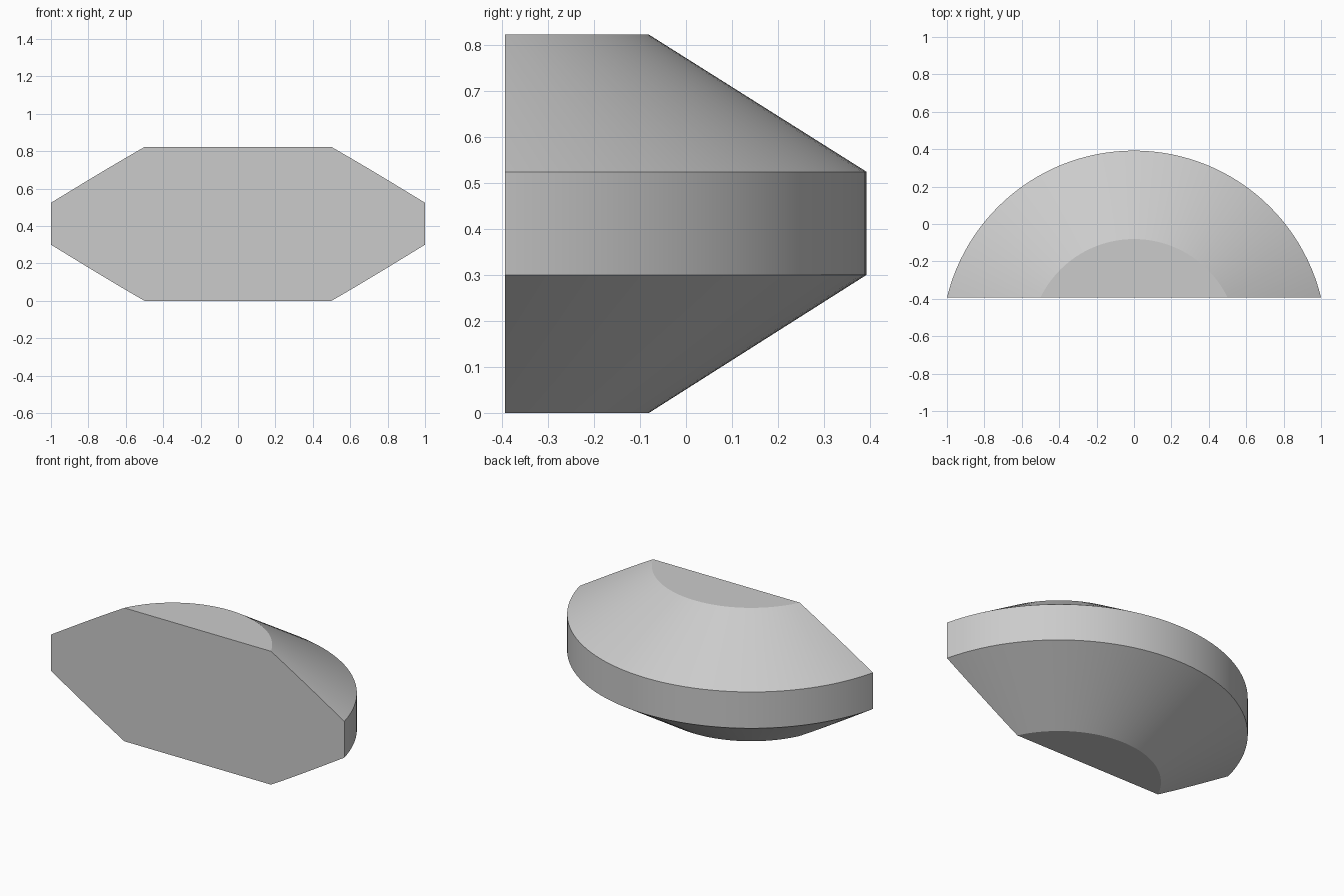
import bpy
import bmesh
import math
from mathutils import Matrix, Vector

cube = bpy.data.objects.get("Cube")
if cube:
    bpy.data.objects.remove(cube, do_unlink=True)

# One plain grey for the whole body
grey = bpy.data.materials.new("plain_grey")
grey.use_nodes = True
colour = (0.6, 0.6, 0.6, 1)
grey.diffuse_color = colour
grey.node_tree.nodes["Principled BSDF"].inputs["Base Color"].default_value = colour

AXIS_Y, FRONT_Y = -0.637, -0.393
RIM_RADIUS, CAP_RADIUS = 1.0294, 0.5565
SEGMENTS = 128

# Turned disc: flat caps, sloped shoulders and a straight rim
bm = bmesh.new()
profile = [(0, 0), (CAP_RADIUS, 0), (RIM_RADIUS, 0.3),
           (RIM_RADIUS, 0.524), (CAP_RADIUS, 0.822), (0, 0.822)]
points = [bm.verts.new((r, AXIS_Y, z)) for r, z in profile]
edges = [bm.edges.new(pair) for pair in zip(points, points[1:])]
bmesh.ops.spin(bm, geom=points + edges, cent=(0, AXIS_Y, 0), axis=(0, 0, 1),
               angle=math.tau, steps=SEGMENTS, use_merge=True)
bmesh.ops.remove_doubles(bm, verts=bm.verts[:], dist=0.0001)

# Slice off the front and close it with one flat face
cut = bmesh.ops.bisect_plane(bm, geom=bm.verts[:] + bm.edges[:] + bm.faces[:],
                             plane_co=(0, FRONT_Y, 0), plane_no=(0, -1, 0),
                             clear_outer=True)
rim = [e for e in cut["geom_cut"] if isinstance(e, bmesh.types.BMEdge)]
bmesh.ops.edgeloop_fill(bm, edges=rim)
bmesh.ops.dissolve_limit(bm, angle_limit=math.radians(0.1),
                         verts=bm.verts[:], edges=bm.edges[:])
bmesh.ops.recalc_face_normals(bm, faces=bm.faces[:])

mesh = bpy.data.meshes.new("half_disc_body")
bm.to_mesh(mesh)
bm.free()
mesh.materials.append(grey)
body = bpy.data.objects.new("half_disc_body", mesh)
bpy.context.collection.objects.link(body)

# Smooth round surfaces, crisp creases
bpy.ops.object.select_all(action="DESELECT")
body.select_set(True)
bpy.context.view_layer.objects.active = body
bpy.ops.object.shade_smooth_by_angle(angle=math.radians(20))
